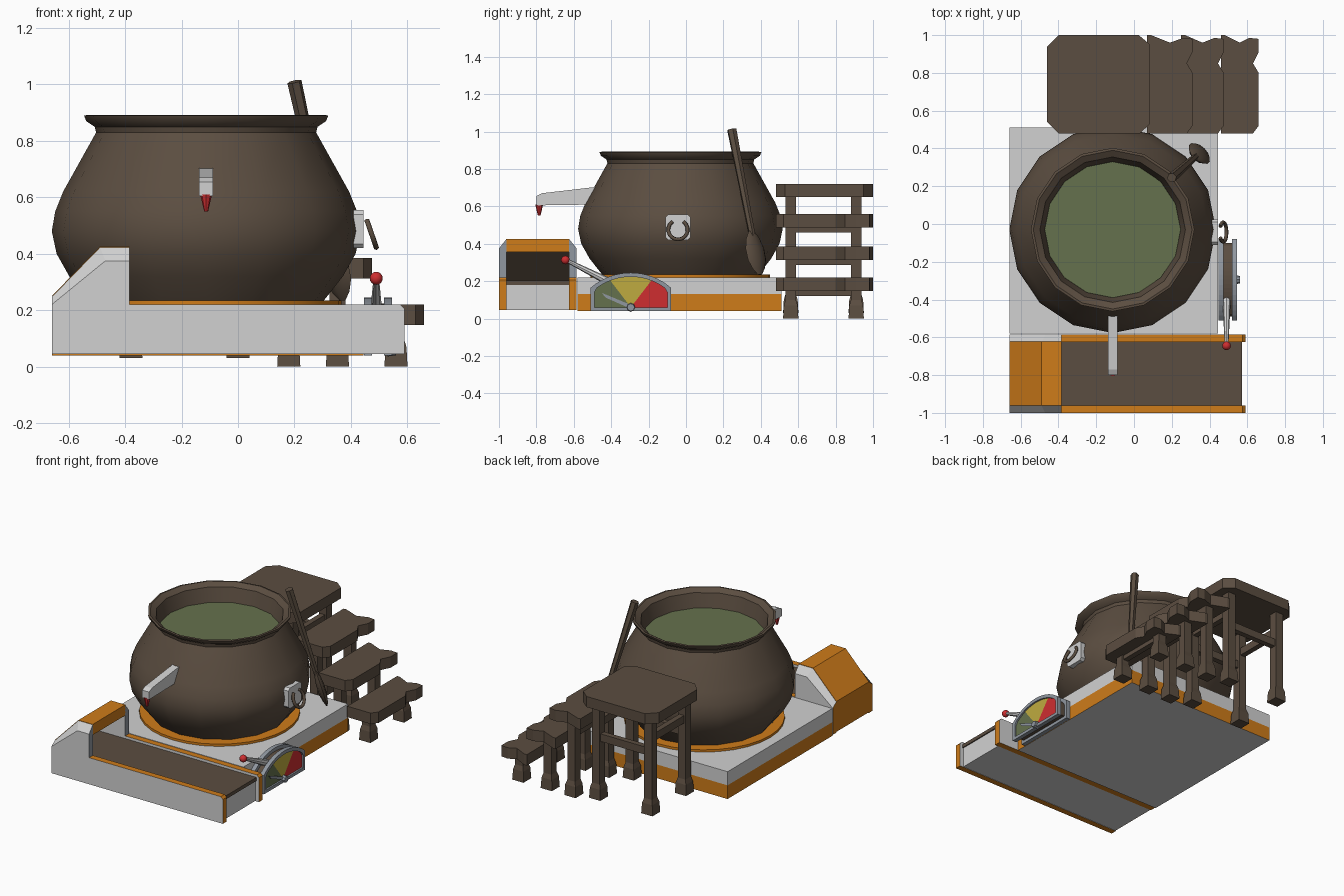
import bpy, bmesh
from math import sin, cos, pi, radians, sqrt
from mathutils import Vector

default_cube = bpy.data.objects.get("Cube")
if default_cube:
    bpy.data.objects.remove(default_cube)


def material(name, colour):
    mat = bpy.data.materials.new(name)
    mat.use_nodes = True
    mat.diffuse_color = (*colour, 1)
    mat.node_tree.nodes["Principled BSDF"].inputs["Base Color"].default_value = (*colour, 1)
    return mat


brown = material("dark brown", (.105, .075, .052))
grey = material("light grey", (.64, .64, .64))
orange = material("orange", (.62, .20, .01))
green = material("murky green", (.13, .165, .075))
yellow = material("yellow", (.52, .41, .05))
red = material("red", (.62, .027, .03))
steel = material("steel", (.28, .31, .35))


def finish(name, bm, mats, rule=None, smooth=False):
    bmesh.ops.recalc_face_normals(bm, faces=bm.faces)
    bm.normal_update()
    if rule:
        for face in bm.faces:
            face.material_index = rule(face.normal, face.calc_center_median())
    mesh = bpy.data.meshes.new(name)
    bm.to_mesh(mesh)
    bm.free()
    obj = bpy.data.objects.new(name, mesh)
    bpy.context.collection.objects.link(obj)
    for mat in mats:
        mesh.materials.append(mat)
    if smooth:
        bpy.ops.object.select_all(action='DESELECT')
        obj.select_set(True)
        bpy.context.view_layer.objects.active = obj
        bpy.ops.object.shade_smooth_by_angle(angle=radians(35))
    return obj


def loft(name, rings, *mats, rule=None, smooth=False, caps=True, loop=False):
    """Skin a list of equally long point rings."""
    bm = bmesh.new()
    rows = [[bm.verts.new(p) for p in ring] for ring in rings]
    pairs = list(zip(rows, rows[1:])) + ([(rows[-1], rows[0])] if loop else [])
    for low, high in pairs:
        for i in range(len(low)):
            bm.faces.new((low[i - 1], low[i], high[i], high[i - 1]))
    if caps and not loop:
        bm.faces.new(rows[0])
        bm.faces.new(rows[-1])
    return finish(name, bm, mats, rule, smooth)


def box(name, xs, ys, zs, *mats, rule=None):
    rings = [[(xs[0], ys[0], z), (xs[1], ys[0], z), (xs[1], ys[1], z), (xs[0], ys[1], z)] for z in zs]
    return loft(name, rings, *mats, rule=rule)


def along_x(points, x):
    return [(x, y, z) for y, z in points]


def along_y(points, y):
    return [(x, y, z) for x, z in points]


def lathe(name, profile, centre, mat, sides=16, **options):
    rings = [[(centre[0] + r * cos(2 * pi * i / sides), centre[1] + r * sin(2 * pi * i / sides), z)
              for i in range(sides)] for r, z in profile]
    return loft(name, rings, mat, **options)


def rod(name, start, end, r1, r2, mat, sides=8):
    start, end = Vector(start), Vector(end)
    turn = (end - start).to_track_quat('Z', 'Y')
    circle = [Vector((cos(2 * pi * i / sides), sin(2 * pi * i / sides), 0)) for i in range(sides)]
    return loft(name, [[p + turn @ (c * r) for c in circle] for p, r in ((start, r1), (end, r2))],
                mat, smooth=sides > 4)


# Platform with orange lower half and ring under the pot
pot = (-.113, -.03)
box("platform_lower", (-.66, .445), (-.58, .51), (.04, .13), orange, grey,
    rule=lambda n, c: int(n.z < -.5))
box("platform_upper", (-.66, .445), (-.58, .51), (.13, .22), grey)
lathe("pot_ring", [(.48, .21), (.48, .235)], pot, orange, sides=32, smooth=True)

# Pot with rim and inner wall, filled with liquid
lathe("pot", [(.41, .225), (.485, .32), (.53, .40), (.547, .48), (.535, .55), (.507, .62), (.39, .83),
              (.395, .85), (.425, .87), (.433, .89), (.42, .892), (.385, .87), (.36, .77)],
      pot, brown, smooth=True, caps=False)
lathe("liquid", [(.36, .765), (.36, .78)], pot, green)

# Spout with a red drip
spout = [(-.8, .605), (-.8, .655), (-.77, .67), (-.47, .705), (-.47, .61)]
loft("spout", [along_x(spout, pot[0] + s * .025) for s in (-1, 1)], grey)
rod("drip", (pot[0], -.785, .61), (pot[0], -.785, .55), .021, .007, red)

# Wall plate with hanging ring
plate = [(-.11, .435), (-.095, .42), (.01, .42), (.025, .435), (.025, .54), (.01, .555), (-.095, .555), (-.11, .54)]
loft("ring_plate", [along_x(plate, x) for x in (.41, .445)], grey)
curve = bpy.data.curves.new("hanging_ring", 'CURVE')
curve.dimensions = '3D'
curve.bevel_depth = .01
curve.bevel_resolution = 1
curve.use_fill_caps = True
spline = curve.splines.new('POLY')
spline.points.add(14)
for i, point in enumerate(spline.points):
    a = radians(125 + 290 * i / 14)
    point.co = (.472 - .018 * sin(a), -.043 + .052 * cos(a), .475 + .052 * sin(a), 1)
curve.materials.append(brown)
bpy.context.collection.objects.link(bpy.data.objects.new("hanging_ring", curve))

# Wooden ladle leaning on the pot
top, tip = Vector((.2, .245, 1.01)), Vector((.37, .395, .235))
rod("ladle_handle", top, top.lerp(tip, .78), .026, .017, brown, sides=6)
down = (tip - top).normalized()
side = Vector((1, -1, 0)).normalized()
out = down.cross(side)
bowl = []
for t, w in ((.70, .02), (.75, .05), (.82, .07), (.90, .068), (.96, .045), (1, .015)):
    bowl.append([top.lerp(tip, t) + side * (w * cos(a * pi / 4)) + out * (w * .35 * sin(a * pi / 4))
                 for a in range(8)])
loft("ladle_bowl", bowl, brown, smooth=True)

# Conveyor side walls that rise into the hood
base = [(-.66, .045), (.59, .045), (.59, .205), (.575, .22), (-.385, .22)]
low = base + [(-.385, .375), (-.47, .375), (-.66, .22)]
high = base + [(-.385, .425), (-.49, .425), (-.66, .25)]


def wall_colour(n, c):
    if n.x > .9 and c.z > .25:
        return 2
    return int(abs(n.y) < .4)


for name, mirror in (("front", False), ("back", True)):
    rings = [along_y(p, -1.585 - y if mirror else y) for p, y in ((low, -1), (high, -.96))]
    loft("conveyor_wall_" + name, rings, grey, orange, steel, rule=wall_colour)

# Hood roof, conveyor bed and belt
roof = [(-.66, .05), (-.66, .25), (-.49, .425), (-.385, .425), (-.385, .355), (-.46, .355), (-.62, .2), (-.62, .05)]
loft("hood_roof", [along_y(roof, y) for y in (-.962, -.623)], orange, brown,
     rule=lambda n, c: int(n.x > .3 and c.x < -.4))
box("conveyor_bed", (-.655, .565), (-.962, -.623), (.047, .18), grey)
box("belt", (-.62, .572), (-.962, -.623), (.18, .203), brown)


# Gauge: two steel frames around a core, coloured dial, needle and hub
def gauge_point(angle, half_width, radius, hub_z):
    a, h = radians(angle), hub_z + .084
    reach = sqrt(radius ** 2 - (h * cos(a)) ** 2) - h * sin(a)
    reach = min(reach, half_width / max(abs(cos(a)), .001))
    return (-.295 + reach * cos(a), hub_z + reach * sin(a))


angles = [i * 7.5 for i in range(25)]
outer = [gauge_point(a, .215, .329, .04) for a in angles]
inner = [gauge_point(a, .195, .307, .06) for a in angles]
for name, x0, x1 in (("back", .447, .475), ("front", .518, .546)):
    loft("gauge_frame_" + name, [along_x(p, x) for p, x in
         ((outer, x0), (outer, x1), (inner, x1), (inner, x0))], steel, loop=True)
loft("gauge_core", [along_x(inner, x) for x in (.45, .53)], brown)
for name, first, last, mat in (("red", 0, 7, red), ("yellow", 7, 17, yellow), ("green", 17, 24, green)):
    wedge = [(-.295, .06)] + inner[first:last + 1]
    loft("dial_" + name, [along_x(wedge, x) for x in (.528, .535)], mat)
needle = [(-.29, .05), (-.3, .075), (-.42, .125), (-.45, .137), (-.43, .112)]
loft("needle", [along_x(needle, x) for x in (.537, .543)], steel)
rod("gauge_hub", (.53, -.295, .06), (.56, -.295, .06), .024, .02, steel)

# Lever with red knob
rod("lever_arm", (.49, -.38, .18), (.49, -.64, .312), .023, .01, grey)
bm = bmesh.new()
bmesh.ops.create_uvsphere(bm, u_segments=12, v_segments=8, radius=.023)
knob = finish("lever_knob", bm, [red], smooth=True)
knob.location = (.49, -.645, .313)


# Wooden legs that widen at the foot
def leg(name, x, y, foot, height):
    rings = [[(x + sx * w, y + sy * w, z) for sx, sy in ((-1, -1), (1, -1), (1, 1), (-1, 1))]
             for w, z in ((.041, foot), (.037, foot + .07), (.028, foot + .1), (.028, height))]
    loft(name, rings, brown)


# Tall stool with chamfered seat and rails
seat = [(-.46, .54), (-.40, .48), (.03, .48), (.085, .53), (.085, .95), (.025, 1), (-.40, 1), (-.46, .94)]
loft("stool_seat", [[(x, y, z) for x, y in seat] for z in (.65, .72)], brown)
for y in (.56, .91):
    for x in (-.38, .0):
        leg("stool_leg", x, y, .03, .66)
    box("stool_rail_long", (-.38, 0), (y - .018, y + .018), (.41, .46), brown)
for x in (-.38, .0):
    box("stool_rail_cross", (x - .018, x + .018), (.56, .91), (.50, .55), brown)

# Descending steps with ragged front edges
for number, (x0, x1, height) in enumerate(((.07, .31, .56), (.25, .475, .385), (.46, .66, .22)), 1):
    mid = (x0 + x1) / 2
    edge = [(x0, .48), (x1 - .03, .48), (x1, .52), (x1, .8), (x1 - .03, .85), (x1, .91), (x1, .98),
            (x1 - .05, .985), (mid, .96), (x0 + .02, 1), (x0, 1)]
    loft(f"step_{number}", [[(x, y, z) for x, y in edge] for z in (height - .072, height)], brown)
    for y in (.56, .91):
        leg(f"step_{number}_leg", mid - .01 if number < 3 else mid, y, 0, height - .06)
    box(f"step_{number}_rail", (mid - .018, mid + .018), (.56, .91), (height - .1, height - .06), brown)
